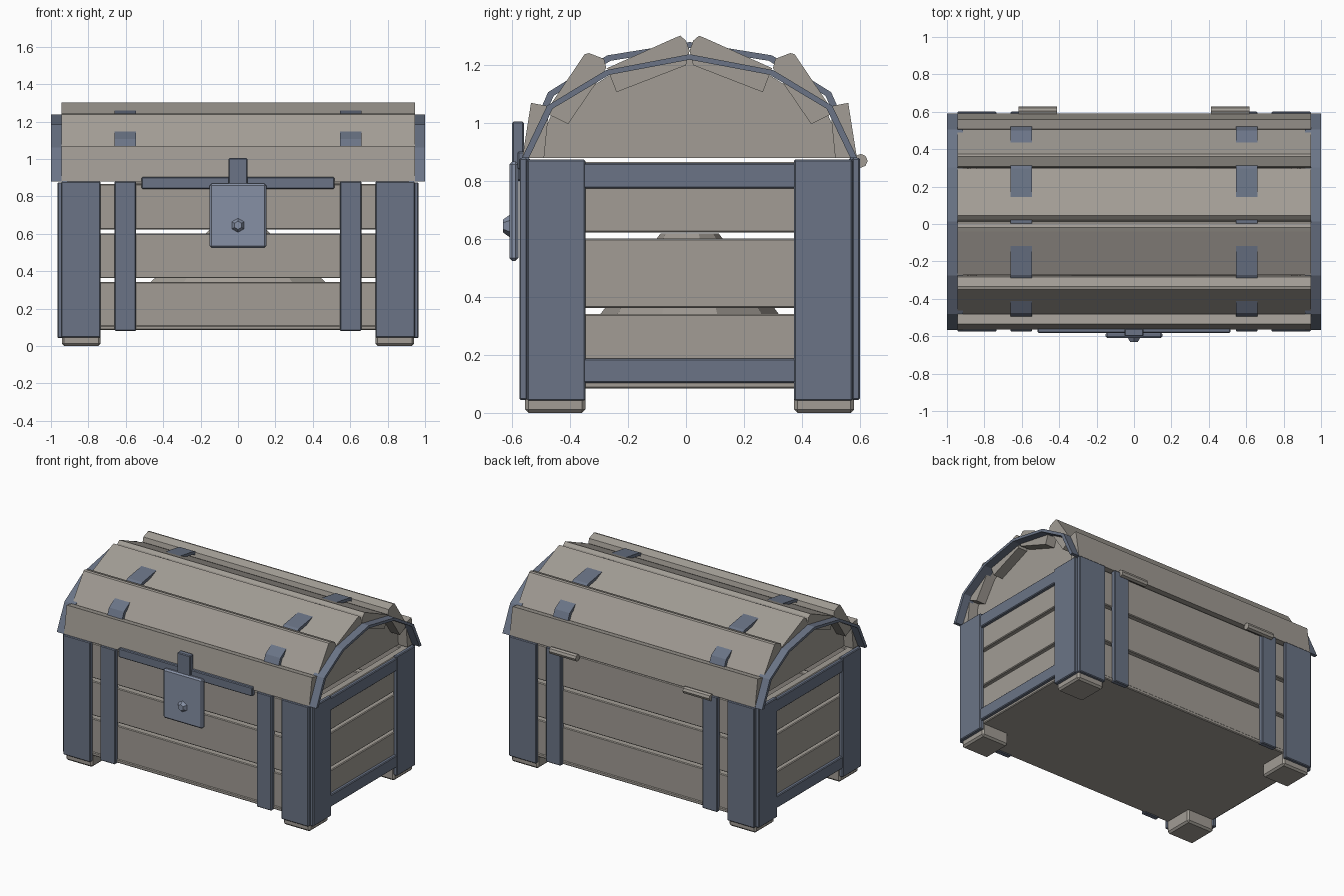
import bpy, bmesh, math
from mathutils import Matrix, Vector

if "Cube" in bpy.data.objects:
    bpy.data.objects.remove(bpy.data.objects["Cube"], do_unlink=True)

MID = 0.0125  # depth centre of the chest body


def material(name, rgb):
    m = bpy.data.materials.new(name)
    m.use_nodes = True
    m.diffuse_color = (*rgb, 1)
    m.node_tree.nodes["Principled BSDF"].inputs["Base Color"].default_value = (*rgb, 1)
    return m


WOOD = material("grey_wood", (0.36, 0.335, 0.30))
IRON = material("blue_iron", (0.145, 0.175, 0.24))
STEEL = material("light_steel", (0.24, 0.28, 0.375))


def finish(name, bm, mat, bevel=0.0):
    if bevel:
        bmesh.ops.bevel(bm, geom=bm.edges[:], offset=bevel, segments=1, affect="EDGES")
    bmesh.ops.recalc_face_normals(bm, faces=bm.faces[:])
    mesh = bpy.data.meshes.new(name)
    bm.to_mesh(mesh)
    bm.free()
    mesh.materials.append(mat)
    ob = bpy.data.objects.new(name, mesh)
    bpy.context.collection.objects.link(ob)
    return ob


def box(name, x, y, z, mat, bevel=0.005):
    """Box from (min, max) ranges."""
    bm = bmesh.new()
    bmesh.ops.create_cube(bm, size=1)
    for v in bm.verts:
        v.co = [(r[0] + r[1]) / 2 + c * (r[1] - r[0]) for c, r in zip(v.co, (x, y, z))]
    return finish(name, bm, mat, bevel)


def prism(name, profile, x0, x1, mat, bevel=0.0):
    """Extrude a (y, z) profile along x."""
    bm = bmesh.new()
    face = bm.faces.new([bm.verts.new((x0, y, z)) for y, z in profile])
    new = bmesh.ops.extrude_face_region(bm, geom=[face])["geom"]
    for v in new:
        if isinstance(v, bmesh.types.BMVert):
            v.co.x = x1
    return finish(name, bm, mat, bevel)


def cone(name, centre, r1, r2, depth, sides, axis, mat, scale=(1, 1, 1)):
    bm = bmesh.new()
    bmesh.ops.create_cone(bm, cap_ends=True, segments=sides, radius1=r1, radius2=r2, depth=depth)
    turn = Vector((0, 0, 1)).rotation_difference(Vector(axis)).to_matrix().to_4x4()
    bm.transform(Matrix.Translation(centre) @ Matrix.Diagonal((*scale, 1)) @ turn)
    return finish(name, bm, mat)


def flip(points):
    return [(2 * MID - y, z) for y, z in points]


def span(side, a, b):
    """Range a..b placed on the +x (1) or -x (-1) side."""
    return tuple(sorted((side * a, side * b)))


def depth(side, a, b):
    """Range measured outwards from the body's depth centre."""
    return tuple(sorted((MID + side * a, MID + side * b)))


def ribbon(name, half, x, mat):
    """Arched strap; half is the outer path from the front edge to the crown."""
    outer = half + flip(half[:-1])[::-1]
    inner = [(MID + (y - MID) * 0.96, 0.86 + (z - 0.86) * 0.95) for y, z in outer]
    return prism(name, outer + inner[::-1], x[0], x[1], mat)


ENDS = ((-1, "right"), (1, "left"))
FACES = ((-1, "front"), (1, "back"))

# Floor and wall boards, with gaps between the rows
box("floor", (-0.94, 0.94), depth(1, -0.565, 0.565), (0.085, 0.11), WOOD)
for i, z in enumerate(((0.10, 0.342), (0.362, 0.602), (0.623, 0.866))):
    for s, label in FACES:
        box(f"{label}_board_{i}", (-0.945, 0.945), depth(s, 0.505, 0.56), z, WOOD)
    for s, label in ENDS:
        box(f"{label}_board_{i}", span(s, 0.885, 0.94), depth(1, -0.52, 0.52), z, WOOD)

# Mound of contents, glimpsed through the gaps
cone("contents", (0, MID, 0.365), 0.48, 0.1, 0.51, 10, (0, 0, 1), WOOD, (1.6, 1, 1))

# Iron straps, end frames and feet
for s, label in FACES:
    for t, end in ENDS:
        tag = f"{label}_{end}"
        box(f"corner_strap_{tag}", span(t, 0.735, 0.945), depth(s, 0.56, 0.588), (0.045, 0.88), IRON)
        box(f"wall_strap_{tag}", span(t, 0.545, 0.66), depth(s, 0.55, 0.588), (0.08, 0.88), IRON)
        box(f"end_post_{tag}", span(t, 0.935, 0.965), depth(s, 0.36, 0.562), (0.042, 0.875), IRON)
        box(f"foot_{tag}", span(t, 0.735, 0.942), depth(s, 0.36, 0.568), (0, 0.1), WOOD, 0.012)
for t, end in ENDS:
    for rail, z in (("top", (0.775, 0.862)), ("bottom", (0.103, 0.187))):
        box(f"end_{rail}_rail_{end}", span(t, 0.935, 0.962), depth(1, -0.37, 0.37), z, IRON)

# Lid boards, overlapping at angles, mirrored front to back
lid_boards = {
    "lower": [(-0.565, 0.88), (-0.535, 1.07), (-0.482, 1.06), (-0.476, 1.02), (-0.49, 0.88)],
    "middle": [(-0.487, 1.035), (-0.35, 1.238), (-0.335, 1.242), (-0.283, 1.222),
               (-0.275, 1.19), (-0.407, 0.997), (-0.47, 1.028)],
    "upper": [(-0.272, 1.19), (-0.04, 1.294), (-0.02, 1.302), (0.0, 1.285), (MID, 1.25),
              (0.0, 1.2), (-0.24, 1.107)],
}
for name, profile in lid_boards.items():
    prism(f"lid_{name}_front", profile, -0.945, 0.945, WOOD)
    prism(f"lid_{name}_back", flip(profile), -0.945, 0.945, WOOD)

# Recessed lid end panels, arched rims and lid straps
rim = [(-0.566, 0.88), (-0.48, 1.06), (-0.276, 1.183), (MID, 1.238)]
strap = [(-0.51, 1.03), (-0.476, 1.107), (-0.272, 1.234), (MID, 1.28)]
panel = [(-0.53, 0.88), (-0.46, 1.04), (-0.265, 1.165), (MID, 1.22)]
for s, label in ENDS:
    prism(f"lid_end_{label}", panel + flip(panel[:-1])[::-1], s * 0.84, s * 0.875, WOOD)
    ribbon(f"lid_rim_{label}", rim, span(s, 0.915, 1.0), IRON)
    ribbon(f"lid_strap_{label}", strap, span(s, 0.545, 0.66), IRON)
    cone(f"hinge_{label}", (s * 0.515, 0.603, 0.87), 0.024, 0.024, 0.205, 8, (1, 0, 0), WOOD)

# Lock: cross bar, hasp, plate and knob
box("lock_bar", (-0.515, 0.515), (-0.582, -0.55), (0.84, 0.902), IRON)
box("hasp", (-0.05, 0.05), (-0.6, -0.56), (0.8, 1.005), IRON)
box("lock_plate", (-0.152, 0.152), (-0.61, -0.578), (0.525, 0.868), STEEL, 0.01)
cone("lock_knob", (0, -0.618, 0.645), 0.042, 0.022, 0.028, 6, (0, -1, 0), STEEL)
